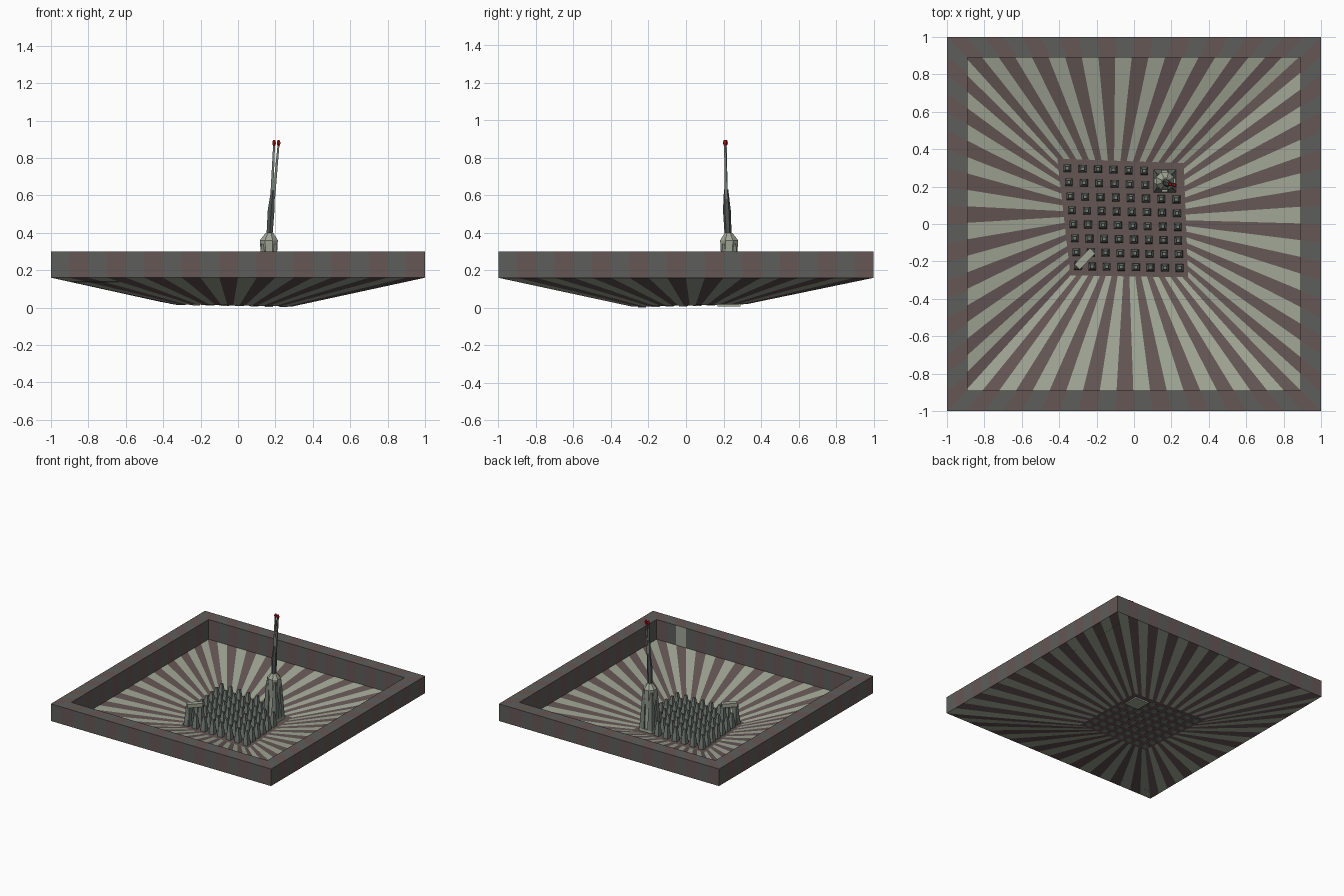
import bpy, math
from mathutils import Vector

if "Cube" in bpy.data.objects:
    bpy.data.objects.remove(bpy.data.objects["Cube"])


def material(name, rgb):
    m = bpy.data.materials.new(name)
    m.diffuse_color = (*rgb, 1)
    m.use_nodes = True
    m.node_tree.nodes["Principled BSDF"].inputs["Base Color"].default_value = m.diffuse_color
    return m


GREY = material("dark_grey", (0.11, 0.11, 0.105))
BROWN = material("dusty_brown", (0.13, 0.095, 0.09))
PALE = material("pale_green", (0.35, 0.38, 0.30))
STONE = material("stone_green", (0.19, 0.22, 0.19))
METAL = material("dark_metal", (0.09, 0.095, 0.095))
RED = material("signal_red", (0.5, 0.01, 0.01))


def make(name, verts, faces, mats, indices=None):
    me = bpy.data.meshes.new(name)
    me.from_pydata([tuple(v) for v in verts], [], faces)
    for m in mats:
        me.materials.append(m)
    if indices:
        for p, i in zip(me.polygons, indices):
            p.material_index = i
    ob = bpy.data.objects.new(name, me)
    bpy.context.collection.objects.link(ob)
    return ob


def loft(name, sections, mat, sides=4):
    # stack of regular polygons: (x, y, z, half width across flats)
    verts, faces = [], []
    for x, y, z, h in sections:
        r = h / math.cos(math.pi / sides)
        for k in range(sides):
            a = math.tau * (k + 0.5) / sides
            verts.append((x + r * math.cos(a), y + r * math.sin(a), z))
    for s in range(len(sections) - 1):
        for k in range(sides):
            a, b = s * sides + k, s * sides + (k + 1) % sides
            faces.append((a, b, b + sides, a + sides))
    n = len(verts)
    faces += [tuple(range(sides))[::-1], tuple(range(n - sides, n))]
    return make(name, verts, faces, [mat])


def around(corners, n=20):
    # evenly divided perimeter of a four-cornered outline
    c = [Vector(p) for p in corners]
    return [c[s].lerp(c[(s + 1) % 4], i / n) for s in range(4) for i in range(n)]


def square(h, z):
    return around([(-h, -h, z), (h, -h, z), (h, h, z), (-h, h, z)])


def striped(name, rings, mats, special=None):
    verts = [v for r in rings for v in r]
    n = len(rings[0])
    faces, idx = [], []
    for s in range(len(rings) - 1):
        for k in range(n):
            a, b = s * n + k, s * n + (k + 1) % n
            faces.append((a, b, b + n, a + n))
            idx.append(2 if (s, k) == special else k % 2)
    return make(name, verts, faces, mats, idx)


# sunken floor corners, anticlockwise from front left
FLOOR = [(-0.34, -0.275, 0.018), (0.29, -0.285, 0.006),
         (0.265, 0.325, 0.02), (-0.41, 0.35, 0.03)]

# raised rim with alternating blocks and one pale panel inside
striped("rim", [square(1, 0.16), square(1, 0.30), square(0.89, 0.30), square(0.89, 0.138)],
        [GREY, BROWN, PALE], special=(2, 17))

# sloping striped basin and floor
striped("basin", [square(1, 0.16), around(FLOOR)][::-1], [PALE, BROWN])
make("floor", FLOOR, [(0, 1, 2, 3)], [BROWN])


def on_floor(u, v):
    a, b, c, d = [Vector(p) for p in FLOOR]
    return a.lerp(b, u).lerp(d.lerp(c, u), v)


# eight by eight field of small obelisks, leaving space for the tower
for i in range(8):
    for j in range(8):
        if i >= 6 and j >= 6:
            continue
        p = on_floor(0.07 + 0.86 * i / 7, 0.08 + 0.84 * j / 7)
        x, y, z = p
        loft("obelisk", [(x, y, z - 0.005, 0.021), (x, y, z + 0.03, 0.019),
                         (x, y, z + 0.115, 0.009)], STONE)

# diagonal gate: two tall legs and a pale slab
p, q = on_floor(0.08, 0.09), on_floor(0.195, 0.20)
for e in (p, q):
    loft("gate_leg", [(e.x, e.y, e.z, 0.021), (e.x, e.y, 0.17, 0.015)], STONE)
d = (q - p).normalized()
side = Vector((-d.y, d.x, 0)) * 0.02
ends = [p - d * 0.012, q + d * 0.012]
slab = []
for z in (0.165, 0.195):
    for e, s in ((0, -1), (1, -1), (1, 1), (0, 1)):
        v = ends[e] + side * s
        slab.append((v.x, v.y, z))
make("gate_slab", slab, [(3, 2, 1, 0), (4, 5, 6, 7), (0, 1, 5, 4), (1, 2, 6, 5),
                         (2, 3, 7, 6), (3, 0, 4, 7)], [PALE])

# tower body with flared corner buttresses
tx, ty = 0.165, 0.23
loft("tower_base", [(tx, ty, 0.008, 0.062), (tx, ty, 0.04, 0.058)], PALE)
loft("tower_body", [(tx, ty, 0.03, 0.048), (tx, ty, 0.20, 0.036), (tx, ty, 0.29, 0.044),
                    (tx, ty, 0.36, 0.048), (tx + 0.003, ty - 0.003, 0.40, 0.02)], PALE, 8)
for sx in (-1, 1):
    for sy in (-1, 1):
        loft("tower_buttress", [(tx + sx * 0.037, ty + sy * 0.037, 0.02, 0.022),
                                (tx + sx * 0.03, ty + sy * 0.025, 0.34, 0.012)], STONE)

# leaning spire
loft("spire", [(0.168, 0.225, 0.38, 0.016), (0.177, 0.218, 0.52, 0.018),
               (0.187, 0.214, 0.63, 0.01)], METAL, 6)

# twin antennae with red tips
for x0, x1, y1 in ((0.180, 0.193, 0.212), (0.190, 0.217, 0.208)):
    loft("antenna", [(x0, 0.215, 0.58, 0.008), (x1, y1, 0.875, 0.005)], STONE)
    loft("antenna_tip", [(x1, y1, 0.865, 0.006), (x1, y1, 0.88, 0.01),
                         (x1, y1, 0.895, 0.006)], RED, 6)
